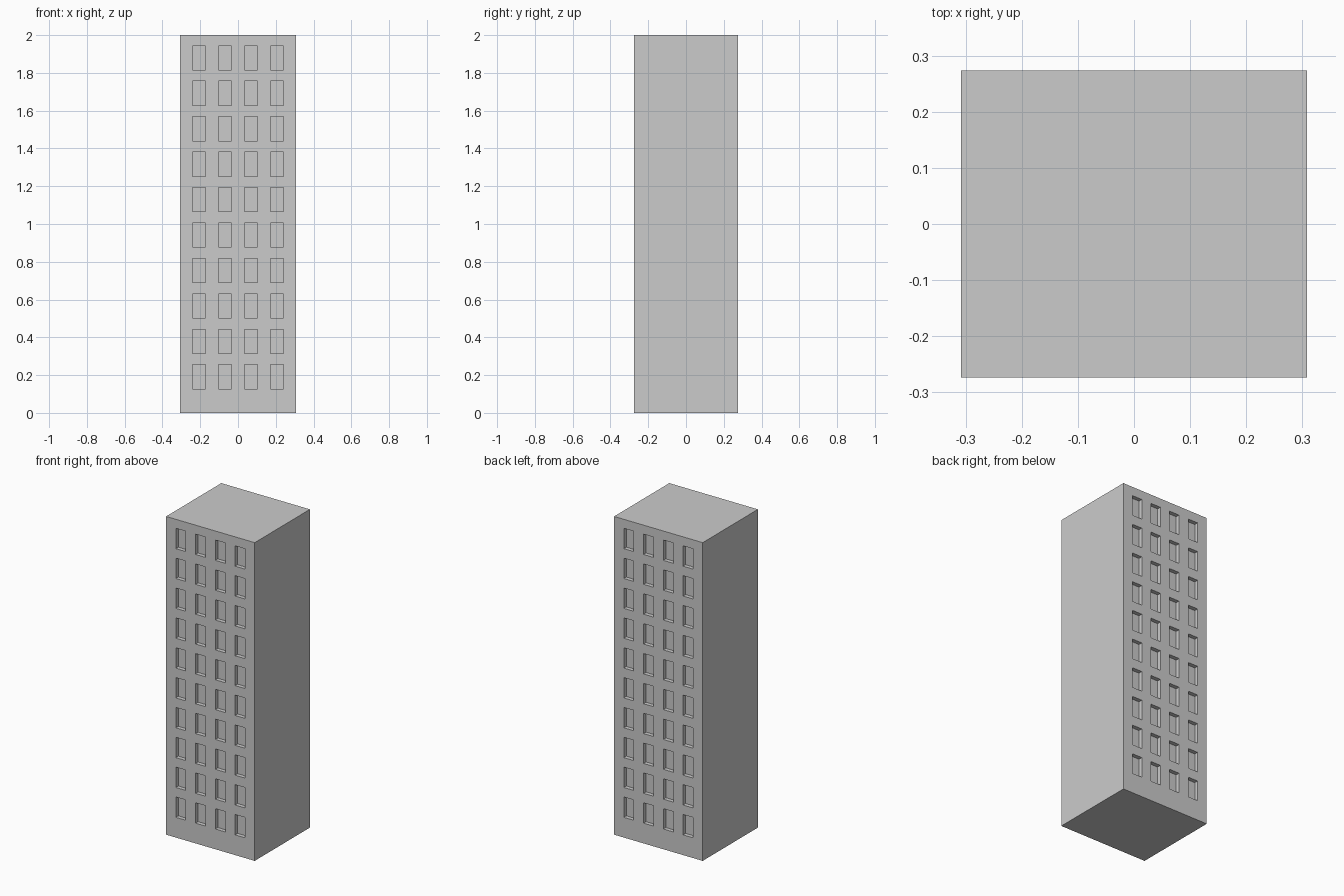
import bpy, bmesh

if "Cube" in bpy.data.objects:
    bpy.data.objects.remove(bpy.data.objects["Cube"])

HALF_W, HALF_D, HEIGHT = 0.308, 0.274, 2.0
COLS, ROWS = 4, 10
WIN_W, WIN_H, RECESS = 0.069, 0.128, 0.025
COL_STEP, ROW_STEP, FIRST_SILL = 0.1375, 0.1876, 0.127

# Grid lines of the facade: every odd interval is a window
xs, zs = [-HALF_W], [0.0]
for c in range(COLS):
    mid = (c - (COLS - 1) / 2) * COL_STEP
    xs += [mid - WIN_W / 2, mid + WIN_W / 2]
for r in range(ROWS):
    sill = FIRST_SILL + r * ROW_STEP
    zs += [sill, sill + WIN_H]
xs.append(HALF_W)
zs.append(HEIGHT)

bm = bmesh.new()

# Front facade
grid = [[bm.verts.new((x, -HALF_D, z)) for x in xs] for z in zs]
front = [bm.faces.new((grid[j][i], grid[j][i + 1], grid[j + 1][i + 1], grid[j + 1][i]))
         for j in range(len(zs) - 1) for i in range(len(xs) - 1)]

# Sides, roof, base and matching back facade
res = bmesh.ops.extrude_face_region(bm, geom=front, use_keep_orig=True)
back_verts = [g for g in res["geom"] if isinstance(g, bmesh.types.BMVert)]
bmesh.ops.translate(bm, verts=back_verts, vec=(0, 2 * HALF_D, 0))
bmesh.ops.recalc_face_normals(bm, faces=bm.faces[:])
bm.normal_update()

# Merge the strips on the plain sides, roof and base
strips = [e for e in bm.edges
          if abs(e.verts[0].co.y - e.verts[1].co.y) > HALF_D
          and len(e.link_faces) == 2 and e.calc_face_angle() < 0.01]
bmesh.ops.dissolve_edges(bm, edges=strips, use_verts=False)
bm.normal_update()


# Recessed windows, front and back
def in_window(value, lines):
    return any(lines[k] < value < lines[k + 1] for k in range(1, len(lines) - 1, 2))


windows = []
for f in bm.faces:
    c = f.calc_center_median()
    if abs(f.normal.y) > 0.9 and in_window(c.x, xs) and in_window(c.z, zs):
        windows.append(f)
bmesh.ops.inset_individual(bm, faces=windows, thickness=0.0, depth=-RECESS)

mesh = bpy.data.meshes.new("tower_block")
bm.to_mesh(mesh)
bm.free()
tower = bpy.data.objects.new("tower_block", mesh)
bpy.context.collection.objects.link(tower)
